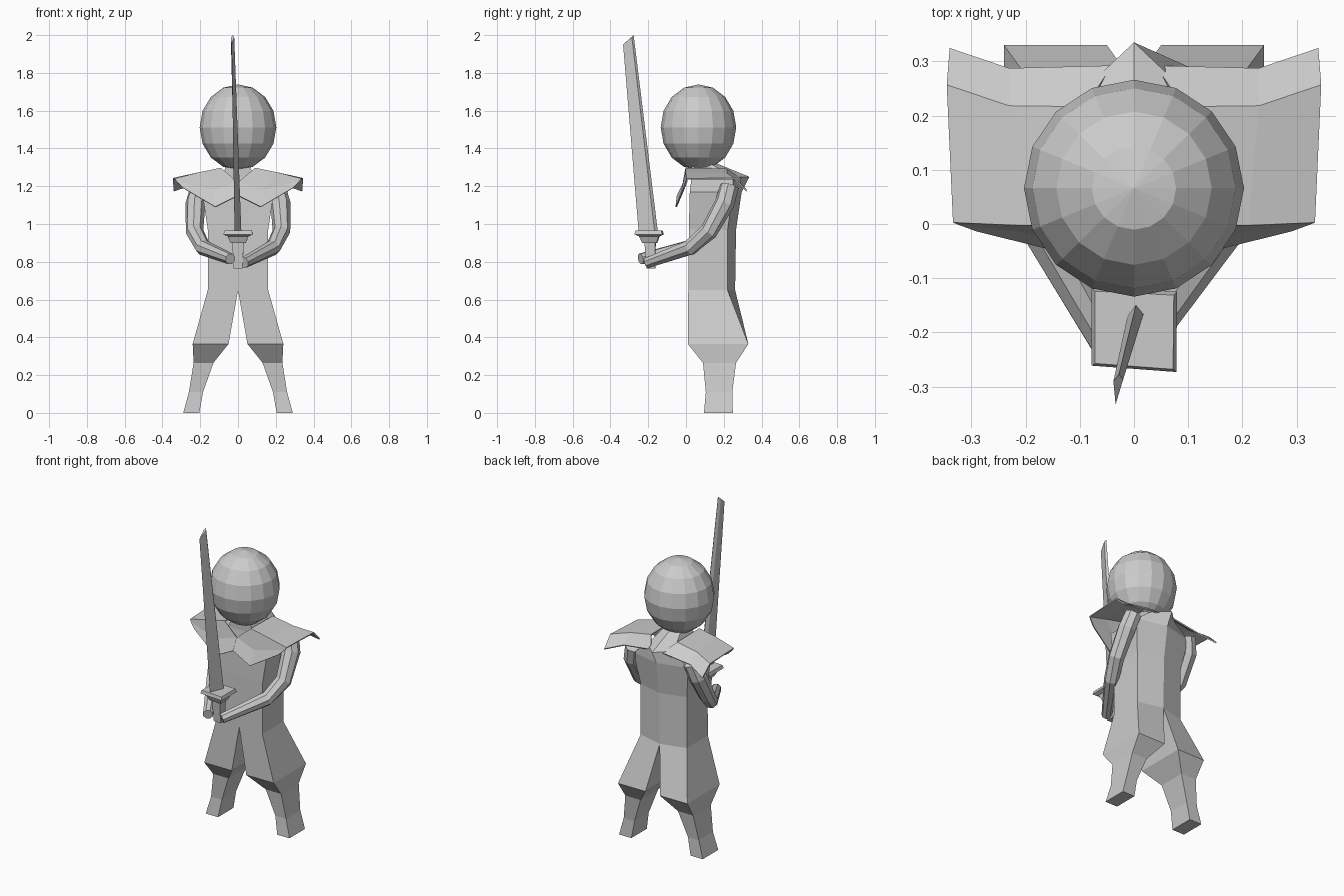
import bpy, bmesh, math
from mathutils import Vector

if "Cube" in bpy.data.objects:
    bpy.data.objects.remove(bpy.data.objects["Cube"])


def finish(name, bm):
    bmesh.ops.recalc_face_normals(bm, faces=bm.faces[:])
    mesh = bpy.data.meshes.new(name)
    bm.to_mesh(mesh)
    bm.free()
    obj = bpy.data.objects.new(name, mesh)
    bpy.context.collection.objects.link(obj)
    return obj


def loft(name, rings, closed=True):
    """Skin a row of point rings; closed rings get end caps."""
    bm = bmesh.new()
    rows = [[bm.verts.new(p) for p in ring] for ring in rings]
    n = len(rows[0])
    for a, b in zip(rows, rows[1:]):
        for i in range(n if closed else n - 1):
            j = (i + 1) % n
            bm.faces.new((a[i], a[j], b[j], b[i]))
    if closed:
        bm.faces.new(rows[0])
        bm.faces.new(rows[-1])
    return finish(name, bm)


def tube(name, path, radii, sides=8):
    pts = [Vector(p) for p in path]
    rings = []
    for i, p in enumerate(pts):
        d = (pts[min(i + 1, len(pts) - 1)] - pts[max(i - 1, 0)]).normalized()
        u = d.cross(Vector((0.6, -0.8, 0.1))).normalized()
        v = d.cross(u)
        rings.append([p + radii[i] * (u * math.cos(t) + v * math.sin(t))
                      for t in (2 * math.pi * k / sides for k in range(sides))])
    return loft(name, rings)


def mirror(obj):
    obj.modifiers.new("mirror", 'MIRROR').use_mirror_merge = False


# head
bpy.ops.mesh.primitive_uv_sphere_add(segments=16, ring_count=8, radius=1,
                                     location=(0, 0.066, 1.512))
head = bpy.context.object
head.name = "head"
head.scale = (0.203, 0.2, 0.227)

# torso with a raised spine: half width, front y, side back y, spine y, z
body = [(0.16, 0.012, 0.22, 0.26, 0.65, 0.65),
        (0.16, 0.015, 0.22, 0.265, 0.97, 0.97),
        (0.19, 0.02, 0.25, 0.295, 1.17, 1.17),
        (0.09, 0.03, 0.25, 0.335, 1.25, 1.25),
        (0.05, 0.03, 0.11, 0.14, 1.33, 1.33)]
loft("torso", [[(-w, f, z), (w, f, z), (w, s, z), (0, b, zb), (-w, s, z)]
               for w, f, s, b, z, zb in body])

# baggy trouser legs: inner x, outer x, front y, outer back y, inner back y, z
leg = [(0.0, 0.16, 0.012, 0.22, 0.26, 0.65),
       (0.05, 0.24, 0.01, 0.33, 0.33, 0.365),
       (0.13, 0.235, 0.09, 0.265, 0.265, 0.265),
       (0.185, 0.26, 0.105, 0.245, 0.245, 0.11),
       (0.205, 0.29, 0.095, 0.248, 0.248, 0.0)]
mirror(loft("legs", [[(i, f, z), (o, f, z), (o, b, z), (i, c, z)]
                     for i, o, f, b, c, z in leg]))

# folded shoulder guards
pads = loft("shoulder_guards", [
    [(0.04, 0.29, 1.24), (0.23, 0.285, 1.215), (0.34, 0.322, 1.175)],
    [(0.09, 0.215, 1.29), (0.23, 0.217, 1.265), (0.345, 0.255, 1.24)],
    [(0.09, 0.0, 1.295), (0.21, 0.0, 1.27), (0.333, 0.005, 1.238)],
    [(0.0, -0.01, 1.22), (0.13, -0.02, 1.18), (0.325, 0.003, 1.225)],
    [(0.0, -0.045, 1.15), (0.12, -0.052, 1.09), (0.29, -0.01, 1.19)]],
    closed=False)
mirror(pads)
solid = pads.modifiers.new("thickness", 'SOLIDIFY')
solid.thickness = 0.008
solid.offset = 0

# arms meeting at the sword handle
for name, s, hand in (("right_arm", 1, (0.03, -0.205, 0.795)),
                      ("left_arm", -1, (-0.04, -0.24, 0.815))):
    tube(name, [(s * 0.2, 0.23, 1.2), (s * 0.225, 0.205, 1.11),
                (s * 0.23, 0.12, 0.96), (s * 0.185, 0.02, 0.875), hand],
         [0.05, 0.053, 0.047, 0.042, 0.03])


# sword handle and guard, square sections: half width, centre y, z
def square(w, y, z):
    return [(-w, y - w * 0.85, z), (w, y - w, z),
            (w * 1.02, y + w * 0.9, z), (-w, y + w, z)]


loft("sword_handle", [square(w, y, z) for w, y, z in (
    (0.024, -0.185, 0.765), (0.03, -0.19, 0.9), (0.045, -0.192, 0.915))])
loft("sword_guard", [square(w, y, z) for w, y, z in (
    (0.04, -0.192, 0.9), (0.055, -0.194, 0.935),
    (0.078, -0.195, 0.945), (0.072, -0.196, 0.965))])

# blade: cutting edge in front, ridged spine behind, slanted tip
loft("sword_blade", [
    [(-0.018, -0.25, 0.95), (0.018, -0.165, 0.95), (0.004, -0.148, 0.95),
     (-0.012, -0.17, 0.95)],
    [(-0.034, -0.333, 1.95), (-0.02, -0.287, 1.99), (-0.028, -0.277, 2.0),
     (-0.038, -0.29, 1.985)]])
